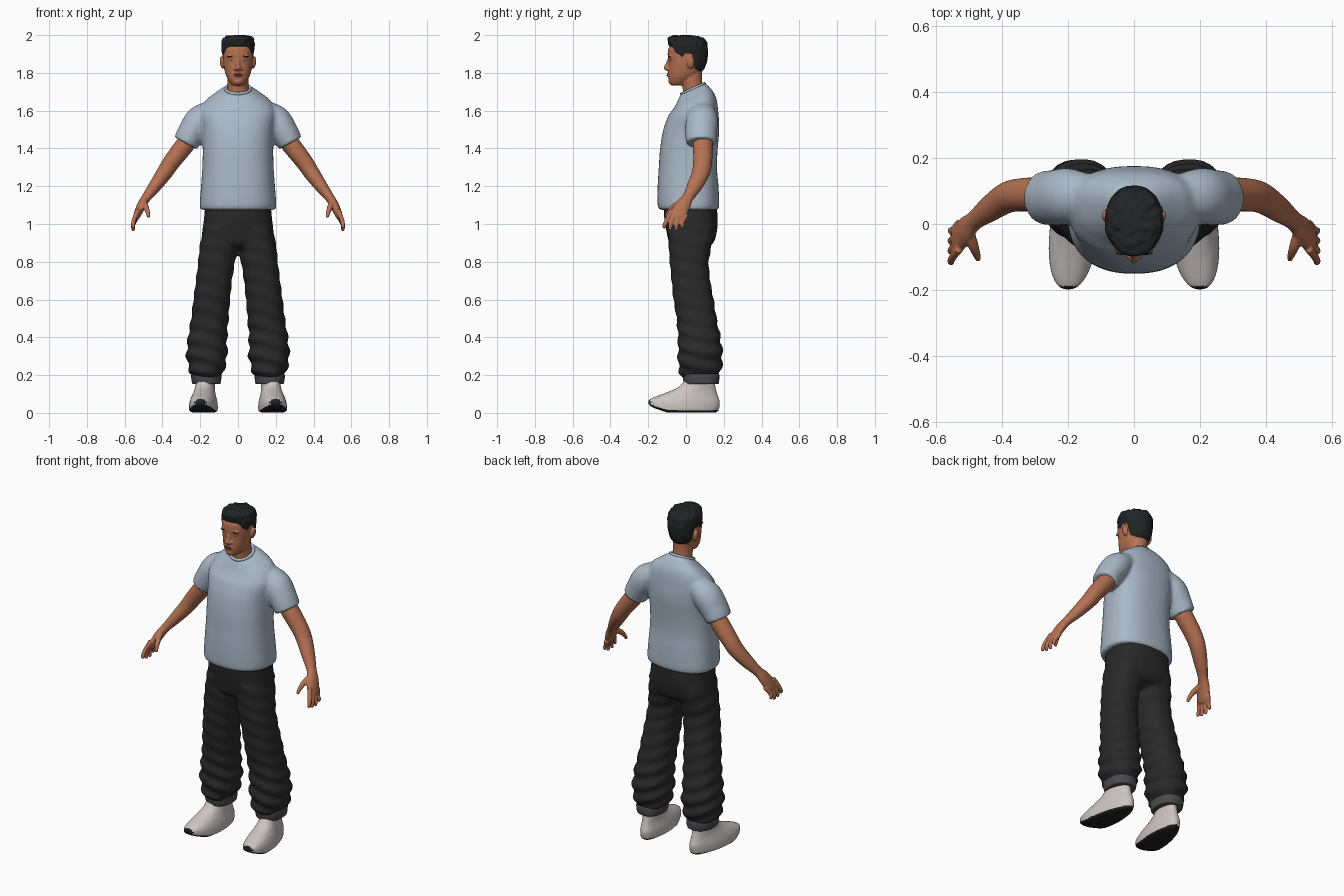
import bpy, bmesh, math
from mathutils import Vector, Matrix, noise


def material(name, r, g, b):
    m = bpy.data.materials.new(name)
    m.diffuse_color = (r, g, b, 1)
    return m


SKIN = material("skin", 0.46, 0.165, 0.085)
SHIRT = material("pale blue cloth", 0.40, 0.48, 0.57)
PANTS = material("black cloth", 0.022, 0.022, 0.023)
CUFF = material("grey cuff", 0.07, 0.07, 0.078)
SHOE = material("off white", 0.60, 0.555, 0.54)
SOLE = material("black rubber", 0.015, 0.015, 0.016)
HAIR = material("dark hair", 0.016, 0.017, 0.018)
LIP = material("lip", 0.30, 0.085, 0.06)
WHITE = material("eye white", 0.6, 0.55, 0.5)
IRIS = material("dark iris", 0.02, 0.012, 0.008)


def box(z, x0, x1, y0, y1):
    """Horizontal ring from its bounds."""
    return ((x0 + x1) / 2, (y0 + y1) / 2, z, (x1 - x0) / 2, (y1 - y0) / 2)


def spline(rings, steps):
    """Catmull-Rom through every ring value."""
    out = []
    for i in range(len(rings) - 1):
        p0, p1 = rings[max(i - 1, 0)], rings[i]
        p2, p3 = rings[i + 1], rings[min(i + 2, len(rings) - 1)]
        for s in range(steps):
            t = s / steps
            out.append([b + 0.5 * t * (c - a + t * (2*a - 5*b + 4*c - d + t * (3*(b - c) + d - a)))
                        for a, b, c, d in zip(p0, p1, p2, p3)])
    return out + [list(rings[-1])]


def loft(bm, rings, n=32, steps=5, power=2.0, warp=None, flat=True):
    """Skin rounded rings; flat rings lie level, others follow the path."""
    pts = spline(rings, steps)
    loops = []
    for i, (x, y, z, ru, rv) in enumerate(pts):
        u, v = Vector((1, 0, 0)), Vector((0, 1, 0))
        if not flat:
            a, b = pts[max(i - 1, 0)], pts[min(i + 1, len(pts) - 1)]
            t = (Vector(b[:3]) - Vector(a[:3])).normalized()
            v = (v - t * t.y).normalized()
            u = v.cross(t)
        loop = []
        for k in range(n):
            th = 2 * math.pi * k / n
            c, s = math.cos(th), math.sin(th)
            c = math.copysign(abs(c) ** (2 / power), c)
            s = math.copysign(abs(s) ** (2 / power), s)
            p = Vector((x, y, z)) + u * ru * c + v * rv * s
            loop.append(bm.verts.new(warp(p, c, s) if warp else p))
        loops.append(loop)
    for a, b in zip(loops, loops[1:]):
        for k in range(n):
            bm.faces.new((a[k], a[(k + 1) % n], b[(k + 1) % n], b[k]))
    bm.faces.new(loops[0])
    bm.faces.new(loops[-1])


def ball(bm, pos, size, turn=0.0):
    m = Matrix.Translation(pos) @ Matrix.Rotation(turn, 4, 'Y') @ Matrix.Diagonal((*size, 1))
    bmesh.ops.create_uvsphere(bm, u_segments=20, v_segments=12, radius=1, matrix=m)


def finish(bm, name, mats, mirror=False, voxel=0, smooth=0, rule=None):
    bmesh.ops.recalc_face_normals(bm, faces=bm.faces)
    for f in bm.faces:
        f.smooth = True
        if rule:
            f.material_index = rule(f)
    me = bpy.data.meshes.new(name)
    bm.to_mesh(me)
    bm.free()
    ob = bpy.data.objects.new(name, me)
    bpy.context.collection.objects.link(ob)
    for m in mats:
        me.materials.append(m)
    if mirror:
        mod = ob.modifiers.new("mirror", 'MIRROR')
        mod.use_mirror_merge = False
    if voxel:
        mod = ob.modifiers.new("blend", 'REMESH')
        mod.mode, mod.voxel_size, mod.use_smooth_shade = 'VOXEL', voxel, True
    if smooth:
        mod = ob.modifiers.new("soften", 'SMOOTH')
        mod.factor, mod.iterations = 0.5, smooth
    return ob


# T-shirt: body and sleeves blended together
bm = bmesh.new()
tilt = lambda p, c, s: Vector((p.x * (1 + 0.06 * s), p.y,
                               p.z + max(0, p.z - 1.58) / 0.13 * 0.45 * (p.y - 0.035)))
loft(bm, [box(1.075, -.196, .196, -.140, .168), box(1.10, -.202, .202, -.150, .176),
          box(1.2, -.195, .195, -.150, .172), box(1.3, -.188, .188, -.144, .164),
          box(1.4, -.186, .186, -.137, .168), box(1.5, -.19, .19, -.12, .176),
          box(1.58, -.20, .20, -.09, .172), box(1.64, -.175, .175, -.06, .16),
          box(1.685, -.115, .115, -.042, .13), box(1.715, -.068, .068, -.03, .10)],
     n=48, power=2.4, warp=tilt)
for s in (1, -1):
    loft(bm, [(.12 * s, .085, 1.61, .05, .06), (.195 * s, .085, 1.555, .078, .084),
              (.245 * s, .08, 1.485, .074, .084), (.277 * s, .08, 1.428, .068, .08)], flat=False)
finish(bm, "t_shirt", [SHIRT], voxel=0.01, smooth=4)

# Rolled collar
bpy.ops.mesh.primitive_torus_add(major_radius=.066, minor_radius=.0085, major_segments=40,
                                 minor_segments=10, location=(0, .037, 1.716), rotation=(.42, 0, 0))
collar = bpy.context.object
collar.name = "shirt_collar"
collar.data.materials.append(SHIRT)
bpy.ops.object.shade_smooth()

# Trousers: hips and baggy legs blended together, with folds toward the hem
bm = bmesh.new()


def folds(p, c, s):
    amount = 0.003 + 0.006 * max(0, min(1, (0.55 - p.z) / 0.25))
    w = amount * math.sin(p.z * 75 + 1.6 * s + 2.2 * c) * (1 if p.z > .21 else .3)
    return p + Vector((c * w, s * w, 0))


loft(bm, [box(.87, -.14, .14, -.05, .09), box(.90, -.19, .19, -.088, .145),
          box(.97, -.187, .187, -.105, .165), box(1.03, -.18, .18, -.115, .167),
          box(1.12, -.172, .172, -.12, .162)], n=40, power=2.5)
for s in (1, -1):
    leg = [(.19, .095, .235, -.02, .168), (.22, .076, .255, -.036, .183),
           (.30, .058, .272, -.042, .193), (.40, .058, .264, -.042, .182),
           (.50, .05, .248, -.05, .162), (.60, .042, .236, -.066, .146),
           (.70, .032, .223, -.076, .128), (.80, .016, .211, -.086, .12),
           (.88, .002, .203, -.091, .135), (.98, .004, .184, -.10, .155)]
    loft(bm, [box(z, min(a * s, b * s), max(a * s, b * s), c, d) for z, a, b, c, d in leg],
         n=36, power=2.3, warp=folds)
finish(bm, "trousers", [PANTS], voxel=0.01, smooth=3)

# Trouser cuffs
bm = bmesh.new()
loft(bm, [box(.152, .10, .236, -.005, .165), box(.158, .092, .243, -.012, .174),
          box(.20, .088, .248, -.018, .176), box(.212, .10, .236, -.01, .165)], power=2.3)
finish(bm, "trouser_cuffs", [CUFF], mirror=True)

# Shoes with upturned toe and dark sole
bm = bmesh.new()


def last(p, c, s):
    narrow = 1 - 0.22 * max(0, s)
    lift = max(0, -0.10 - p.y) * 0.35 * max(0, 1 - p.z / 0.09)
    return Vector((.18 + (p.x - .18) * narrow - 0.10 * p.y, p.y, p.z + lift))


loft(bm, [box(.002, .124, .236, -.17, .155), box(.012, .108, .252, -.193, .17),
          box(.035, .106, .254, -.199, .177), box(.06, .109, .251, -.193, .178),
          box(.085, .116, .244, -.16, .17), box(.11, .124, .236, -.098, .162),
          box(.14, .129, .231, -.035, .155), box(.185, .13, .23, 0, .15)],
     n=44, power=2.3, warp=last)
finish(bm, "shoes", [SHOE, SOLE], mirror=True, rule=lambda f: int(
    f.normal.z < -0.35 or (f.calc_center_median().y < -.188 and f.calc_center_median().z < .075)))

# Arms, hands, fingers and thumb
bm = bmesh.new()
loft(bm, [(.22, .09, 1.5, .045, .055), (.28, .09, 1.42, .05, .053), (.35, .088, 1.33, .046, .05),
          (.39, .078, 1.27, .042, .047), (.44, .045, 1.2, .034, .04), (.485, .01, 1.14, .025, .03),
          (.51, -.015, 1.1, .024, .04), (.535, -.045, 1.045, .019, .045),
          (.543, -.053, 1.025, .013, .038)], flat=False)
for i, tip in enumerate((.978, .966, .963, .978)):
    y = -.085 + .026 * i
    loft(bm, [(.53, y + .01, 1.075 - .009 * i, .013, .013), (.548, y - .012, 1.03 - .006 * i, .012, .012),
              (.556, y - .028 + .005 * i, (tip + 1.02) / 2 - .004, .011, .011),
              (.553, -.118 + .034 * i, tip, .008, .008)], n=14, flat=False)
loft(bm, [(.503, -.02, 1.115, .018, .018), (.488, -.065, 1.09, .016, .016),
          (.478, -.092, 1.062, .012, .012), (.473, -.108, 1.035, .008, .008)], n=14, flat=False)
finish(bm, "arms_and_hands", [SKIN], mirror=True, voxel=0.0045, smooth=3)

# Head, neck, nose and ears blended together
bm = bmesh.new()
loft(bm, [box(1.733, -.022, .022, -.074, -.03), box(1.742, -.036, .036, -.085, 0),
          box(1.77, -.056, .056, -.092, .045), box(1.80, -.068, .068, -.093, .075),
          box(1.85, -.078, .078, -.092, .095), box(1.90, -.081, .081, -.097, .10),
          box(1.94, -.077, .077, -.088, .095), box(1.98, -.045, .045, -.05, .06)],
     n=40, power=2.2)
loft(bm, [box(1.64, -.065, .065, -.015, .10), box(1.72, -.056, .056, -.018, .092),
          box(1.76, -.055, .055, -.03, .085), box(1.82, -.055, .055, -.03, .085)])
loft(bm, [(0, -.086, 1.88, .009, .008), (0, -.098, 1.85, .010, .009),
          (0, -.108, 1.826, .014, .011), (0, -.098, 1.812, .012, .008)], n=16)
for s in (1, -1):
    ball(bm, (.014 * s, -.097, 1.821), (.010, .010, .008))
    ball(bm, (.085 * s, .025, 1.855), (.011, .02, .033), .15 * s)
    ball(bm, (.034 * s, -.079, 1.889), (.026, .014, .009), .1 * s)
ball(bm, (0, -.08, 1.755), (.024, .014, .014))
ball(bm, (0, -.088, 1.79), (.026, .012, .014))
finish(bm, "head", [SKIN], voxel=0.0045, smooth=3)

# Short textured hair with a shaped hairline
bm = bmesh.new()
LINE = [(-1.1, 1.938), (-.8, 1.932), (-.62, 1.875), (-.25, 1.865), (-.1, 1.89),
        (.3, 1.885), (.5, 1.82), (1.1, 1.80)]


def style(p, c, s):
    low = next(a[1] + (b[1] - a[1]) * (s - a[0]) / (b[0] - a[0])
               for a, b in zip(LINE, LINE[1:]) if s <= b[0])
    z = 2.0 - (2.0 - p.z) * (2.0 - low) / 0.205
    q = Vector((p.x, p.y, z))
    w = noise.noise(q * 42) * (0.011 if z > 1.93 else 0.004)
    return q + Vector((c * w * .5, s * w * .5, w * .6 if z > 1.93 else 0))


loft(bm, [box(1.795, -.072, .072, -.08, .078), box(1.82, -.081, .081, -.09, .10),
          box(1.87, -.087, .087, -.096, .114), box(1.93, -.088, .088, -.097, .116),
          box(1.97, -.08, .08, -.088, .102), box(1.99, -.058, .058, -.062, .075),
          box(1.998, -.02, .02, -.02, .03)], n=72, steps=6, power=2.1, warp=style)
finish(bm, "hair", [HAIR])

# Eyes, irises, brows and lips
for name, mat, pos, size, turn in (
        ("eyes", WHITE, (.033, -.0795, 1.866), (.013, .007, .0048), 0),
        ("irises", IRIS, (.033, -.0835, 1.866), (.005, .0045, .0046), 0),
        ("eyebrows", HAIR, (.036, -.0875, 1.888), (.020, .0065, .0032), .12)):
    bm = bmesh.new()
    ball(bm, pos, size, turn)
    finish(bm, name, [mat], mirror=True)
bm = bmesh.new()
ball(bm, (0, -.096, 1.7945), (.022, .006, .0045))
ball(bm, (0, -.096, 1.786), (.019, .0065, .0052))
finish(bm, "lips", [LIP])
